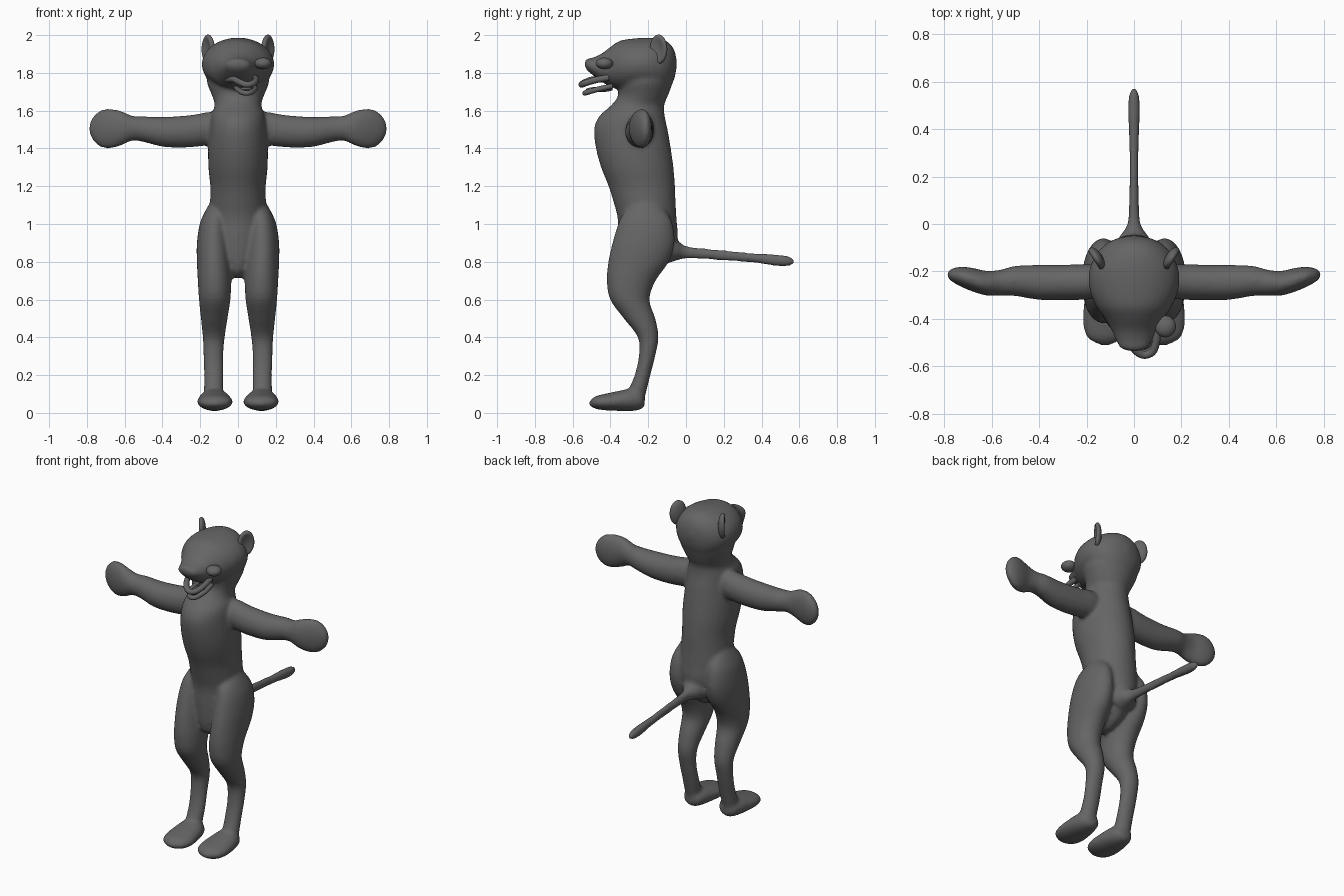
import bpy, bmesh, math
from mathutils import Vector, Matrix

grey = bpy.data.materials.new("dark grey")
grey.diffuse_color = (0.13, 0.13, 0.13, 1)


def spline(rows, steps=4):
    """Catmull-Rom through rows of numbers."""
    out = []
    for i in range(len(rows) - 1):
        p = [rows[max(0, min(len(rows) - 1, i + k))] for k in (-1, 0, 1, 2)]
        for s in range(steps):
            t = s / steps
            out.append([0.5 * (2 * b + (c - a) * t + (2 * a - 5 * b + 4 * c - d) * t * t
                               + (3 * b - a - 3 * c + d) * t ** 3) for a, b, c, d in zip(*p)])
    return out + [list(rows[-1])]


def loft(bm, rows, axis, side=1, n=28):
    """Rows are (x, y, z, radius_a, radius_b); rings lie across the given axis."""
    u, v = {"x": ((0, 1, 0), (0, 0, 1)), "y": ((1, 0, 0), (0, 0, 1)),
            "z": ((1, 0, 0), (0, 1, 0))}[axis]
    u, v, rings = Vector(u), Vector(v), []
    for x, y, z, a, b in spline(rows):
        ring = []
        for k in range(n):
            t = 2 * math.pi * k / n
            p = Vector((x, y, z)) + u * max(a, .003) * math.cos(t) + v * max(b, .003) * math.sin(t)
            p.x *= side
            ring.append(bm.verts.new(p))
        rings.append(ring)
    faces = [bm.faces.new(rings[0]), bm.faces.new(rings[-1][::-1])]
    for r, s in zip(rings, rings[1:]):
        for k in range(n):
            faces.append(bm.faces.new((r[k], s[k], s[(k + 1) % n], r[(k + 1) % n])))
    bmesh.ops.recalc_face_normals(bm, faces=faces)


def finish(bm, name):
    me = bpy.data.meshes.new(name)
    bm.to_mesh(me)
    bm.free()
    me.polygons.foreach_set("use_smooth", [True] * len(me.polygons))
    me.materials.append(grey)
    ob = bpy.data.objects.new(name, me)
    bpy.context.collection.objects.link(ob)
    return ob


def blob(name, loc, radii, turn=0, dent=0):
    bm = bmesh.new()
    bmesh.ops.create_uvsphere(bm, u_segments=24, v_segments=16, radius=1)
    for v in bm.verts:
        if dent and v.co.y < 0:  # hollow the front of a cup
            v.co.y += dent * max(0, 1 - (v.co.x ** 2 + v.co.z ** 2) * 1.4)
    bm.transform(Matrix.Translation(loc) @ Matrix.Rotation(turn, 4, "Z") @ Matrix.Diagonal((*radii, 1)))
    return finish(bm, name)


def tube(name, pts, radius):
    cu = bpy.data.curves.new(name, "CURVE")
    cu.dimensions, cu.bevel_depth, cu.bevel_resolution = "3D", radius, 4
    cu.use_fill_caps = True
    sp = cu.splines.new("POLY")
    pts = spline(pts, 5)
    sp.points.add(len(pts) - 1)
    for q, p in zip(sp.points, pts):
        q.co = (*p, 1)
    cu.materials.append(grey)
    ob = bpy.data.objects.new(name, cu)
    bpy.context.collection.objects.link(ob)


body = bmesh.new()

# torso and neck, from (z, front y, back y, half width)
torso = [(.715, -.30, -.22, .02), (.75, -.34, -.15, .05), (.82, -.355, -.085, .10),
         (.92, -.36, -.045, .14), (1.03, -.362, -.05, .15), (1.12, -.385, -.055, .148),
         (1.2, -.41, -.058, .147), (1.3, -.45, -.066, .157), (1.4, -.477, -.08, .158),
         (1.5, -.487, -.097, .15), (1.57, -.46, -.112, .142), (1.63, -.395, -.115, .124),
         (1.68, -.36, -.095, .138), (1.75, -.36, -.07, .165), (1.8, -.34, -.07, .16)]
loft(body, [(0, (f + b) / 2, z, w, (b - f) / 2) for z, f, b, w in torso], "z")

# head and muzzle, from (y, centre z, half width, half height)
head = [(-.048, 1.85, .01, .01), (-.06, 1.845, .07, .07), (-.085, 1.84, .12, .115),
        (-.13, 1.84, .162, .14), (-.2, 1.845, .19, .142), (-.28, 1.845, .187, .137),
        (-.35, 1.84, .158, .13), (-.4, 1.833, .122, .105), (-.45, 1.827, .094, .073),
        (-.5, 1.836, .072, .043), (-.525, 1.845, .055, .03), (-.538, 1.848, .01, .008)]
loft(body, [(0, y, z, a, b) for y, z, a, b in head], "y")

# legs, from (z, front y, back y, inner x, outer x)
leg = [(.04, -.30, -.225, .09, .17), (.1, -.31, -.213, .08, .18), (.2, -.272, -.188, .077, .18),
       (.3, -.25, -.163, .078, .183), (.4, -.255, -.145, .07, .187), (.5, -.33, -.162, .055, .197),
       (.6, -.402, -.193, .04, .207), (.7, -.42, -.16, .035, .213), (.8, -.412, -.09, .035, .218),
       (.9, -.39, -.06, .04, .218), (1, -.36, -.07, .05, .203), (1.06, -.33, -.10, .06, .178),
       (1.11, -.27, -.15, .08, .15)]
# feet and arms, along y and x
foot = [(.125, -.218, .06, .02, .02), (.125, -.235, .065, .055, .045), (.125, -.28, .07, .075, .06),
        (.124, -.34, .065, .088, .055), (.122, -.42, .058, .094, .045),
        (.122, -.48, .055, .075, .033), (.122, -.512, .05, .02, .01)]
arm = [(.06, -.24, 1.5, .06, .08), (.15, -.242, 1.505, .072, .088), (.22, -.245, 1.495, .075, .086),
       (.3, -.246, 1.488, .075, .084), (.4, -.246, 1.488, .074, .079), (.5, -.24, 1.502, .064, .068),
       (.56, -.247, 1.507, .055, .066), (.62, -.25, 1.507, .052, .092), (.68, -.235, 1.505, .05, .106),
       (.73, -.222, 1.505, .042, .096), (.77, -.215, 1.505, .026, .06), (.789, -.213, 1.505, .008, .015)]
for side in (1, -1):
    loft(body, [((i + o) / 2, (f + b) / 2, z, (o - i) / 2, (b - f) / 2) for z, f, b, i, o in leg], "z", side)
    loft(body, foot, "y", side)
    loft(body, arm, "x", side)

# tail
loft(body, [(0, -.1, .87, .09, .08), (0, -.05, .862, .06, .055), (0, -.01, .852, .032, .036),
            (0, .05, .846, .022, .03), (0, .2, .834, .02, .028), (0, .36, .82, .021, .026),
            (0, .48, .808, .026, .031), (0, .55, .803, .02, .025), (0, .578, .8, .004, .005)], "y")

# fuse everything into one soft skin
skin = finish(body, "body")
mod = skin.modifiers.new("fuse", "REMESH")
mod.mode, mod.voxel_size, mod.use_smooth_shade = "VOXEL", 0.01, True
mod = skin.modifiers.new("soften", "SMOOTH")
mod.factor, mod.iterations = 0.5, 10

# cupped ears
for side, name in ((1, "left_ear"), (-1, "right_ear")):
    blob(name, (.158 * side, -.145, 1.925), (.052, .026, .078), side * math.radians(58), .9)

# single protruding eye
blob("eye", (.132, -.432, 1.85), (.045, .046, .031))

# open mouth: lips and tongue, shifted to one side
tube("upper_lip", [(-.055, -.42, 1.765), (-.02, -.49, 1.765), (.01, -.535, 1.75), (.045, -.552, 1.738),
                   (.08, -.535, 1.745), (.095, -.48, 1.762), (.09, -.41, 1.775)], .017)
tube("lower_lip", [(-.01, -.39, 1.72), (.0, -.47, 1.712), (.02, -.52, 1.698), (.045, -.535, 1.693),
                   (.07, -.52, 1.698), (.09, -.46, 1.715), (.085, -.39, 1.73)], .014)
blob("tongue", (.042, -.46, 1.712), (.04, .07, .014))
